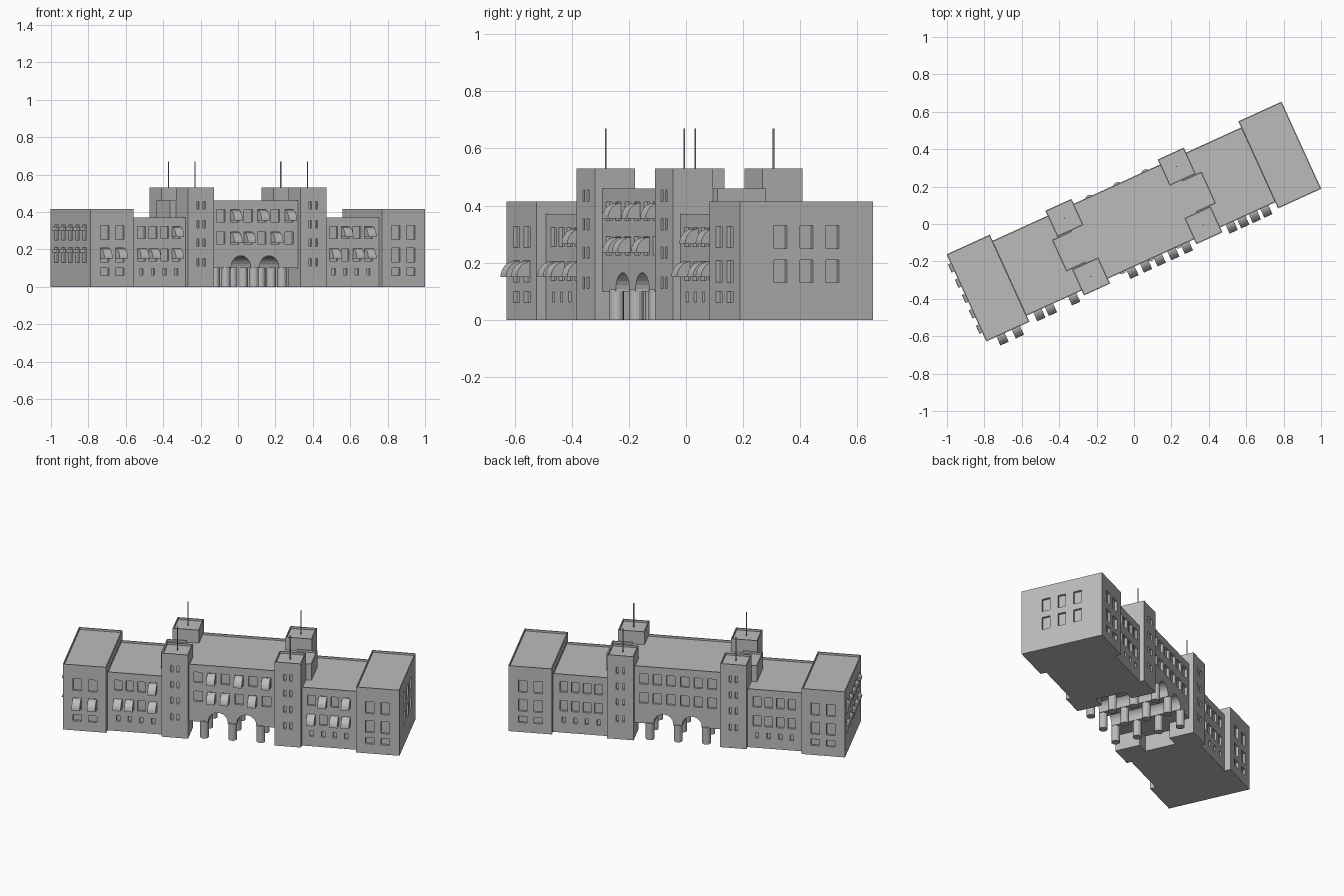
import bpy, bmesh, math
from mathutils import Matrix, Vector

if "Cube" in bpy.data.objects:
    bpy.data.objects.remove(bpy.data.objects["Cube"])

# The building stands turned in plan; parts are built straight, then placed
PLACE = (Matrix.Rotation(math.radians(24.5), 4, 'Z')
         @ Matrix.Translation((0.005, 0.012, 0)))
RIM, RECESS = 0.006, 0.014

stone = bpy.data.materials.new("grey_stone")
stone.use_nodes = True
GREY = (0.5, 0.5, 0.5, 1)
stone.diffuse_color = GREY
stone.node_tree.nodes["Principled BSDF"].inputs["Base Color"].default_value = GREY


def box(bm, x0, x1, y0, y1, z0, z1):
    m = (Matrix.Translation(((x0 + x1) / 2, (y0 + y1) / 2, (z0 + z1) / 2))
         @ Matrix.Diagonal((x1 - x0, y1 - y0, z1 - z0, 1)))
    bmesh.ops.create_cube(bm, size=1, matrix=m)


def rod(bm, x, y, z0, z1, r, sides=16):
    bmesh.ops.create_cone(bm, cap_ends=True, segments=sides, radius1=r, radius2=r,
                          depth=z1 - z0, matrix=Matrix.Translation((x, y, (z0 + z1) / 2)))


def make(name, bm):
    mesh = bpy.data.meshes.new(name)
    bm.to_mesh(mesh)
    bm.free()
    obj = bpy.data.objects.new(name, mesh)
    bpy.context.collection.objects.link(obj)
    mesh.materials.append(stone)
    return obj


def combine(obj, bm, operation):
    """Boolean the helper shape into obj and bake the result."""
    helper = make("helper", bm)
    helper.hide_render = True
    mod = obj.modifiers.new("cut", 'BOOLEAN')
    mod.operation, mod.solver, mod.object = operation, 'EXACT', helper
    mod.use_self = True
    graph = bpy.context.evaluated_depsgraph_get()
    baked = bpy.data.meshes.new_from_object(obj.evaluated_get(graph))
    obj.modifiers.clear()
    obj.data = baked
    bpy.data.objects.remove(helper)


def recess(bm, side, wall, along, z, w, h):
    """Window opening; side is the outward axis, wall its distance."""
    axis, sign = side
    a, b = sorted((sign * (wall - RECESS), sign * (wall + 0.02)))
    s0, s1 = along - w / 2, along + w / 2
    if axis == 'y':
        box(bm, s0, s1, a, b, z - h / 2, z + h / 2)
    else:
        box(bm, a, b, s0, s1, z - h / 2, z + h / 2)


def parapet(bm, x0, x1, y0, y1, top):
    box(bm, x0 + RIM, x1 - RIM, y0 + RIM, y1 - RIM, top - 0.012, top + 0.05)


def block(name, x0, x1, d, z0, z1, y=0):
    bm = bmesh.new()
    box(bm, x0, x1, y - d, y + d, z0, z1)
    cut = bmesh.new()
    parapet(cut, x0, x1, y - d, y + d, z1)
    return make(name, bm), cut


FRONT, BACK = ('y', -1), ('y', 1)
WING, BODY = 0.256, 0.22
UPPER, LOWER, BASE = 0.29, 0.17, 0.08
parts = []

for s, tag in ((-1, "right"), (1, "left")):
    # End wings
    x0, x1 = sorted((s * 0.73, s * 0.984))
    wing, cut = block(tag + "_wing", x0, x1, WING, 0, 0.415)
    for face in (FRONT, BACK):
        for x in (s * 0.81, s * 0.9):
            recess(cut, face, WING, x, UPPER, 0.05, 0.075)
            recess(cut, face, WING, x, LOWER, 0.05, 0.075)
            recess(cut, face, WING, x, BASE, 0.05, 0.04)
    for y in ([-0.1, 0, 0.1] if s > 0 else [-0.18, -0.09, 0, 0.09, 0.18]):
        for z in (UPPER, LOWER):
            recess(cut, ('x', s), 0.984, y, z, 0.05, 0.08)
    combine(wing, cut, 'DIFFERENCE')
    parts.append(wing)

    # Lower linking ranges
    x0, x1 = sorted((s * 0.33, s * 0.735))
    link, cut = block(tag + "_link", x0, x1, BODY, 0, 0.37)
    for face in (FRONT, BACK):
        for i in range(4):
            x = s * (0.463 + 0.068 * i)
            for z in (UPPER, LOWER):
                recess(cut, face, BODY, x, z, 0.045, 0.065)
            recess(cut, face, BODY, x, BASE, 0.02, 0.035)
    combine(link, cut, 'DIFFERENCE')
    parts.append(link)

    # Corner towers with slit windows and masts
    for face, end in ((FRONT, "front"), (BACK, "back")):
        y = face[1] * 0.172
        tower, cut = block(f"{end}_{tag}_tower", s * 0.33 - 0.077, s * 0.33 + 0.077,
                           0.077, 0, 0.53, y)
        for dx in (-0.018, 0.018):
            for z in (0.13, 0.235, 0.335, 0.435):
                recess(cut, face, 0.249, s * 0.33 + dx, z, 0.014, 0.04)
        combine(tower, cut, 'DIFFERENCE')
        bm = bmesh.new()
        rod(bm, s * 0.33, y, 0.51, 0.67, 0.003, 8)
        parts += [tower, make(f"{end}_{tag}_mast", bm)]

# Raised central hall, with a cross range behind the towers and vaulted underside
hall, cut = block("central_hall", -0.33, 0.33, BODY, 0.1, 0.46)
bm = bmesh.new()
box(bm, -0.44, 0.44, -0.093, 0.093, 0.1, 0.46)
combine(hall, bm, 'UNION')
parapet(cut, -0.44, 0.44, -0.093, 0.093, 0.46)
for face in (FRONT, BACK):
    for i in range(6):
        for z in (0.38, 0.26):
            recess(cut, face, BODY, (i - 2.5) * 0.08, z, 0.05, 0.065)
for x in (-0.083, 0.083):
    bmesh.ops.create_cone(cut, cap_ends=True, segments=24, radius1=0.057, radius2=0.057,
                          depth=0.6, matrix=Matrix.Translation((x, 0, 0.108))
                          @ Matrix.Rotation(math.pi / 2, 4, 'X'))
combine(hall, cut, 'DIFFERENCE')
parts.append(hall)

# Columns under the hall
bm = bmesh.new()
for x in (-0.165, 0, 0.165):
    for j in range(4):
        rod(bm, x, (j - 1.5) * 0.137, 0, 0.106, 0.025)
parts.append(make("columns", bm))


def awning(bm, side, wall, along, z, r, w=0.048):
    """Quarter-round hood, its curved side outward and its top at z + r."""
    arc = [(0, 0)] + [(r * math.sin(t), r * math.cos(t))
                      for t in (math.pi / 2 * k / 6 for k in range(7))]
    axis, sign = side

    def point(s, out, up):
        o = sign * (wall - 0.004 + out)
        return Vector((s, o, z + up) if axis == 'y' else (o, s, z + up))

    ends = [[bm.verts.new(point(along + e * w / 2, o, u)) for o, u in arc] for e in (-1, 1)]
    for ring in ends:
        bm.faces.new(ring)
    n = len(arc)
    for k in range(n):
        bm.faces.new((ends[0][k], ends[0][(k + 1) % n], ends[1][(k + 1) % n], ends[1][k]))


# Open awnings on the front and on the right end
bm = bmesh.new()
for x in (-0.9, -0.81):
    awning(bm, FRONT, WING, x, 0.15, 0.055)
for i, z in ((0, 0.265), (0, 0.15), (2, 0.15), (3, 0.15)):
    awning(bm, FRONT, BODY, -0.463 - 0.068 * i, z, 0.055)
for i, z in ((1, 0.265), (3, 0.265), (0, 0.15), (2, 0.15), (3, 0.15)):
    awning(bm, FRONT, BODY, 0.463 + 0.068 * i, z, 0.055)
for i, z in ((1, 0.355), (3, 0.355), (5, 0.355), (1, 0.235), (2, 0.235), (4, 0.235)):
    awning(bm, FRONT, BODY, (i - 2.5) * 0.08, z, 0.055)
for y in (-0.18, -0.09, 0, 0.09, 0.18):
    for z in (UPPER, LOWER):
        awning(bm, ('x', -1), 0.984, y, z + 0.01, 0.02)
bmesh.ops.recalc_face_normals(bm, faces=bm.faces)
parts.append(make("awnings", bm))

for obj in parts:
    obj.data.transform(PLACE)
    obj.data.update()
